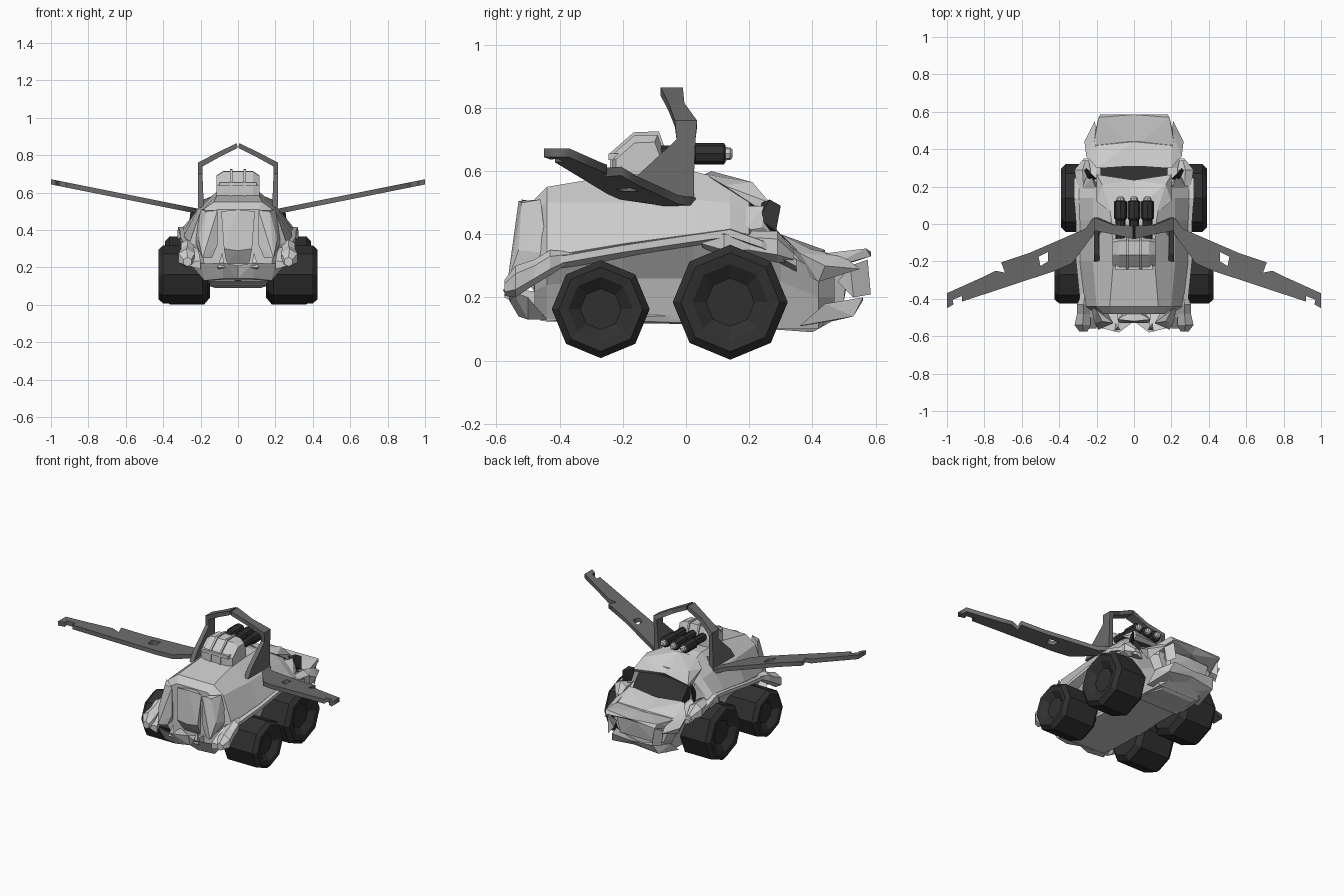
import bpy, bmesh
from math import cos, sin, pi


def material(name, v):
    m = bpy.data.materials.new(name)
    m.diffuse_color = (v, v, v, 1)
    return m


TYRE = material("dark_rubber", 0.03)
STEEL = material("dull_steel", 0.15)


def finish(name, bm, mat=None, mirror=False):
    bmesh.ops.recalc_face_normals(bm, faces=bm.faces)
    me = bpy.data.meshes.new(name)
    bm.to_mesh(me)
    bm.free()
    ob = bpy.data.objects.new(name, me)
    bpy.context.collection.objects.link(ob)
    if mat:
        me.materials.append(mat)
    if mirror:
        md = ob.modifiers.new("mirror", 'MIRROR')
        md.use_mirror_merge = False
    return ob


def loft(name, rings, mat=None, mirror=False):
    bm = bmesh.new()
    vs = [[bm.verts.new(p) for p in r] for r in rings]
    n = len(rings[0])
    for a, b in zip(vs, vs[1:]):
        for i in range(n):
            bm.faces.new((a[i], a[(i + 1) % n], b[(i + 1) % n], b[i]))
    bm.faces.new(vs[0])
    bm.faces.new(vs[-1])
    return finish(name, bm, mat, mirror)


def hull(name, pts, mat=None, mirror=True):
    bm = bmesh.new()
    for p in pts:
        bm.verts.new(p)
    res = bmesh.ops.convex_hull(bm, input=bm.verts)
    bmesh.ops.delete(bm, geom=[g for g in set(res["geom_interior"]) if isinstance(g, bmesh.types.BMVert)],
                     context='VERTS')
    return finish(name, bm, mat, mirror)


def ring_x(x, y, z, r, n=8):
    return [(x, y + r * sin(2 * pi * i / n), z + r * cos(2 * pi * i / n)) for i in range(n)]


def ring_y(x, y, z, r, n=8):
    return [(x + r * sin(2 * pi * i / n), y, z + r * cos(2 * pi * i / n)) for i in range(n)]


# Main body: y, then half-section (x, z) from roof edge to belly
sections = [
    (-0.48, (.11, .51), (.16, .48), (.20, .32), (.18, .22), (.12, .13)),
    (-0.44, (.13, .55), (.20, .50), (.26, .33), (.22, .24), (.15, .13)),
    (-0.20, (.11, .59), (.22, .50), (.29, .37), (.20, .26), (.16, .13)),
    (0.02, (.12, .60), (.22, .51), (.29, .40), (.20, .26), (.17, .13)),
    (0.14, (.14, .57), (.22, .50), (.30, .41), (.20, .26), (.17, .12)),
    (0.20, (.16, .54), (.21, .48), (.29, .40), (.20, .25), (.16, .11)),
    (0.215, (.17, .385), (.21, .39), (.285, .385), (.20, .25), (.16, .10)),
    (0.30, (.17, .37), (.20, .38), (.25, .35), (.20, .25), (.16, .10)),
    (0.42, (.19, .325), (.22, .31), (.24, .28), (.20, .20), (.15, .10)),
    (0.47, (.16, .32), (.19, .30), (.20, .27), (.17, .20), (.10, .14)),
]
rings = [[(x, s[0], z) for x, z in s[1:]] + [(-x, s[0], z) for x, z in reversed(s[1:])] for s in sections]
loft("body", rings)

# Roof brow over the open cockpit, dark interior and side posts
hull("roof_brow", [(0, .08, .60), (.12, .06, .59), (.20, .12, .555), (.17, .21, .565), (.20, .265, .50),
                   (0, .235, .515), (0, .10, .55), (.20, .24, .475), (0, .22, .50)])
hull("cockpit_interior", [(x, y, z) for x in (0, .18) for y, z in ((.18, .50), (.222, .49), (.31, .388), (.31, .36), (.18, .36))],
     TYRE)
hull("side_wall", [(.20, .18, .49), (.225, .25, .49), (.26, .24, .42), (.28, .18, .41), (.24, .27, .40), (.20, .22, .40)])
hull("windscreen_post", [(.20, .24, .50), (.235, .265, .51), (.255, .30, .49), (.265, .285, .41), (.22, .255, .41),
                         (.24, .23, .45)], TYRE)

# Bonnet ramp, nose lip, grille and lower bumper at the +y end
hull("bonnet", [(0, .31, .385), (.20, .30, .40), (.25, .36, .34), (.20, .42, .34), (0, .44, .35),
                (.19, .44, .29), (0, .44, .29)])
hull("nose_lip", [(0, .40, .335), (.22, .40, .335), (.19, .57, .355), (0, .585, .345), (.18, .585, .33),
                  (.22, .44, .29), (0, .54, .315)])
hull("grille", [(0, .46, .31), (.16, .46, .31), (.15, .51, .30), (0, .52, .30), (.13, .50, .19), (0, .50, .19),
                (.14, .44, .18), (0, .44, .18)])
hull("grille_cheek", [(.17, .48, .25), (.20, .52, .30), (.17, .575, .32), (.16, .585, .21), (.19, .53, .20), (.14, .55, .24)])
hull("nose_bumper", [(0, .40, .11), (.20, .36, .11), (.17, .53, .14), (0, .54, .16), (.15, .56, .20), (0, .56, .19),
                     (.20, .44, .18)])
hull("under_lip", [(0, .26, .10), (.15, .26, .10), (.12, .40, .09), (0, .40, .09), (.13, .49, .14), (0, .49, .14), (.17, .28, .16)])
hull("nose_side_fin", [(.21, .32, .37), (.255, .36, .34), (.265, .44, .30), (.21, .55, .29), (.20, .50, .33),
                       (.24, .42, .25), (.21, .36, .28)])

# Fender strips: y, z, inner x, outer x
path = [(-.56, .23, .20, .26), (-.50, .28, .21, .28), (-.40, .33, .23, .29), (-.20, .365, .25, .31),
        (0, .395, .25, .31), (.14, .415, .25, .32), (.24, .38, .24, .32), (.35, .32, .22, .27)]
loft("fender_strip", [[(a, y, z + .005), (b, y, z), (b, y, z - .022), (a, y, z - .04)] for y, z, a, b in path],
     None, True)


# Lumpy fender pods
def pod(name, rows):
    loft(name, [ring_y(x, y, z, r, 6) for x, y, z, r in rows], None, True)


pod("front_fender_pod", [(.27, -.575, .23, .025), (.275, -.54, .25, .05), (.27, -.48, .28, .04),
                         (.27, -.43, .31, .04), (.26, -.36, .33, .015)])
pod("rear_fender_pod", [(.27, .05, .38, .02), (.28, .12, .375, .05), (.27, .20, .37, .04),
                        (.275, .29, .36, .05), (.26, .34, .33, .02)])

# Front face: cheek plates, centre panel, V-shaped jaw and teeth
hull("front_cheek", [(.11, -.53, .505), (.17, -.52, .50), (.20, -.46, .51), (.23, -.44, .34), (.21, -.53, .35),
                     (.11, -.53, .32), (.19, -.565, .25), (.14, -.54, .25), (.15, -.46, .25)])
hull("front_centre_panel", [(0, -.52, .51), (.09, -.51, .50), (.075, -.53, .30), (0, -.53, .29), (.06, -.48, .22),
                            (0, -.48, .22), (0, -.46, .5)])
hull("jaw_inner", [(0, -.52, .21), (0, -.50, .14), (.08, -.58, .225), (.08, -.53, .14), (.09, -.44, .13), (0, -.44, .13),
                   (.09, -.47, .22)])
hull("jaw_outer", [(.08, -.58, .225), (.20, -.55, .22), (.24, -.50, .20), (.18, -.50, .13), (.08, -.53, .14),
                   (.15, -.44, .13), (.09, -.44, .13), (.14, -.54, .19)])
hull("jaw_tooth", [(.07, -.57, .20), (.11, -.575, .20), (.10, -.53, .18), (.085, -.55, .28)])
hull("belly", [(0, -.46, .125), (.14, -.46, .125), (.18, -.30, .13), (.14, .28, .11), (0, .28, .11),
               (.14, -.46, .16), (.16, .28, .16)])

# Wheels: low-poly tyres with sunken hubs
for name, y, r, a, b in (("front_wheel", -.27, .155, .16, .425), ("rear_wheel", .14, .182, .15, .39)):
    spec = [(a, .8), (a + .03, 1), (b - .025, 1), (b, .86), (b - .005, .66), (b - .035, .42)]
    zc = r + (.008 if y < 0 else 0.003)
    loft(name, [ring_x(x, y, zc, r * k) for x, k in spec], TYRE, True)
    loft(name + "_axle", [ring_x(s * .2, y, zc, .035) for s in (-1, 1)], TYRE)


# Torn swept wings: flat outline with holes, tilted up towards the tips
def spline(cu, pts):
    s = cu.splines.new('POLY')
    s.points.add(len(pts) - 1)
    for p, q in zip(s.points, pts):
        p.co = (q[0], q[1], 0, 1)
    s.use_cyclic_u = True


cu = bpy.data.curves.new("wing_outline", 'CURVE')
cu.dimensions = '2D'
cu.fill_mode = 'BOTH'
cu.extrude = .014
spline(cu, [(.19, .03), (.22, .03), (.26, -.025), (.56, -.155), (.71, -.205), (.69, -.26), (.74, -.25), (.80, -.28),
            (1, -.37), (1, -.45), (.965, -.43), (.97, -.405), (.92, -.385), (.92, -.415), (.42, -.25), (.33, -.21), (.22, -.06)])
spline(cu, [(.46, -.15), (.51, -.175), (.50, -.225), (.46, -.20)])
tmp = bpy.data.objects.new("wing_outline", cu)
bpy.context.collection.objects.link(tmp)
bpy.context.view_layer.update()
me = bpy.data.meshes.new_from_object(tmp.evaluated_get(bpy.context.evaluated_depsgraph_get()))
bpy.data.objects.remove(tmp)
bm = bmesh.new()
bm.from_mesh(me)
bmesh.ops.remove_doubles(bm, verts=bm.verts, dist=1e-4)
for v in bm.verts:
    v.co.z += .502 + (v.co.x - .22) * .2
wing = finish("wing", bm, None, True)
wing.data.materials.clear()
wing.data.materials.append(STEEL)

# Arch over the roof: inner (x, z), outer (x, z), y range
arch = [((.185, .52), (.215, .52), -.20, .025), ((.185, .58), (.215, .58), -.16, .025),
        ((.19, .70), (.215, .70), -.03, .03), ((.19, .74), (.215, .76), -.035, .035),
        ((.10, .79), (.11, .815), -.055, -.005), ((.003, .838), (.005, .865), -.08, -.01)]
loft("roof_arch", [[(p[0], a, p[1]), (q[0], a, q[1]), (q[0], b, q[1]), (p[0], b, p[1])] for p, q, a, b in arch],
     STEEL, True)
hull("arch_cross_plate", [(0, -.04, .585), (.21, -.08, .52), (.21, .02, .53), (0, .0, .60), (0, -.04, .615), (.2, 0, .56)], STEEL)

# Turret dome with raised bands
prof = [(-.235, .56), (-.235, .65), (-.165, .712), (-.09, .715), (-.07, .66), (-.07, .56)]


def turret_ring(x, k):
    return [(x, -.15 + (y + .15) * k, .56 + (z - .56) * k) for y, z in prof]


loft("turret", [turret_ring(x, k) for x, k in ((-.115, .85), (-.08, 1), (.08, 1), (.115, .85))])
for i, x in enumerate((-.036, .036)):
    loft("turret_band_%d" % i, [turret_ring(x + d, 1.07) for d in (-.006, .006)])
hull("turret_brow", [(x, y, z) for x in (0, .1) for y, z in ((-.245, .635), (-.245, .655), (-.20, .655), (-.20, .635))])

# Triple guns with bright muzzles
for i, x in enumerate((-.072, 0, .072)):
    loft("gun_barrel_%d" % i, [ring_y(x, y, .655, r) for y, r in ((-.09, .026), (.02, .026), (.03, .034), (.12, .034), (.125, .026))], TYRE)
    loft("gun_muzzle_%d" % i, [ring_y(x, y, .655, r) for y, r in ((.11, .022), (.14, .02), (.147, .012))])
